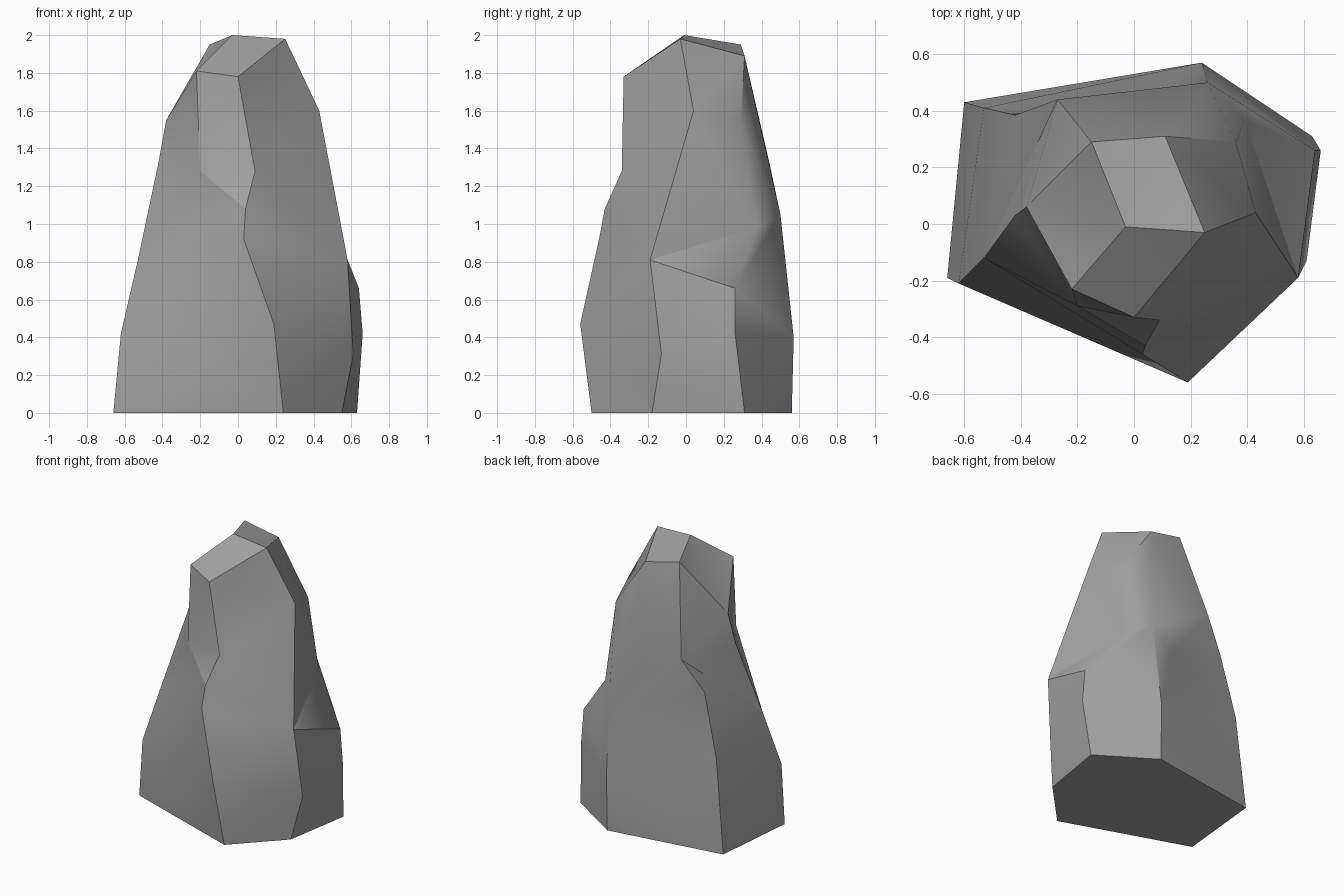
import bpy
import bmesh
import math

default_cube = bpy.data.objects.get("Cube")
if default_cube:
    bpy.data.objects.remove(default_cube, do_unlink=True)

# Grey stone colour
stone = bpy.data.materials.new("stone_grey")
stone.use_nodes = True
colour = (0.36, 0.36, 0.36, 1.0)
stone.diffuse_color = colour
shader = next(n for n in stone.node_tree.nodes if n.type == 'BSDF_PRINCIPLED')
shader.inputs["Base Color"].default_value = colour
shader.inputs["Roughness"].default_value = 0.9

bm = bmesh.new()


def ridge(*points):
    """Make the corner points of one ridge, from the ground upwards."""
    return [bm.verts.new(p) for p in points]


def face(*corners):
    unique = list(dict.fromkeys(corners))
    if len(unique) > 2:
        bm.faces.new(unique)


def skin(a, b):
    """Join two ridges with triangles, always stepping to the lower next point."""
    i = j = 0
    while i < len(a) - 1 or j < len(b) - 1:
        step_a = j == len(b) - 1 or (
            i < len(a) - 1 and a[i + 1].co.z <= b[j + 1].co.z)
        if step_a:
            face(a[i], b[j], a[i + 1])
            i += 1
        else:
            face(a[i], b[j], b[j + 1])
            j += 1


def fan(centre, loop):
    """Close a ring of points around one centre point."""
    for p, q in zip(loop, loop[1:] + loop[:1]):
        face(centre, p, q)


# Ridges running up the rock
side = ridge((-.66, -.19, 0), (-.62, -.21, .42), (-.53, -.12, .81),
             (-.42, .03, 1.33), (-.38, .06, 1.55))
shoulder = [side[2]] + ridge((-.2, -.29, 1.28), (-.22, -.23, 1.81))
front = ridge((.24, -.5, 0), (.19, -.56, .47), (.03, -.46, .92),
              (.04, -.43, 1.08), (.09, -.34, 1.28), (0, -.33, 1.78))
front_corner = ridge((.55, -.18, 0), (.61, -.13, .31), (.58, -.19, .81),
                     (.43, .04, 1.6), (.25, -.03, 1.98))
back_corner = ridge((.63, .31, 0), (.66, .26, .42), (.64, .26, .66),
                    (.39, .37, .98), (.36, .29, 1.53), (.11, .31, 1.89))
back = ridge((.24, .56, 0), (.24, .57, .4), (.26, .5, 1.05))
back_side = ridge((-.6, .43, 0), (-.53, .41, .67), (-.42, .385, 1.11),
                  (-.27, .44, 1.33), (-.15, .29, 1.95))
hollow, peak = ridge((.07, .45, .91), (-.03, -.01, 2))

# Front walls
skin(side[:3], front[:3])
skin(shoulder, front[2:])
skin(side[2:], shoulder)
skin(front, front_corner)

# Walls on the +x side
skin(front_corner[:4], back_corner[:4])
skin(front_corner[3:], back_corner[3:])
skin(back_corner[:3], back)
skin(back_corner[2:], back[2:])

# Back wall with its shallow hollow, and the -x wall
skin(back[:2], back_side[:2])
fan(hollow, [back[1], *back_side[1:4], back[2]])
skin([back[2], back_corner[-1]], back_side[3:])
skin(back_side, side)

# Faceted crown and flat base
fan(peak, [r[-1] for r in (side, shoulder, front, front_corner,
                           back_corner, back_side)])
face(*[r[0] for r in (side, back_side, back, back_corner, front_corner, front)])

bmesh.ops.recalc_face_normals(bm, faces=bm.faces)
mesh = bpy.data.meshes.new("rock")
bm.to_mesh(mesh)
bm.free()
mesh.materials.append(stone)
rock = bpy.data.objects.new("rock", mesh)
bpy.context.collection.objects.link(rock)

# Smooth the gentle bends and keep the ridges crisp
bpy.ops.object.select_all(action='DESELECT')
rock.select_set(True)
bpy.context.view_layer.objects.active = rock
bpy.ops.object.shade_smooth_by_angle(angle=math.radians(30))
